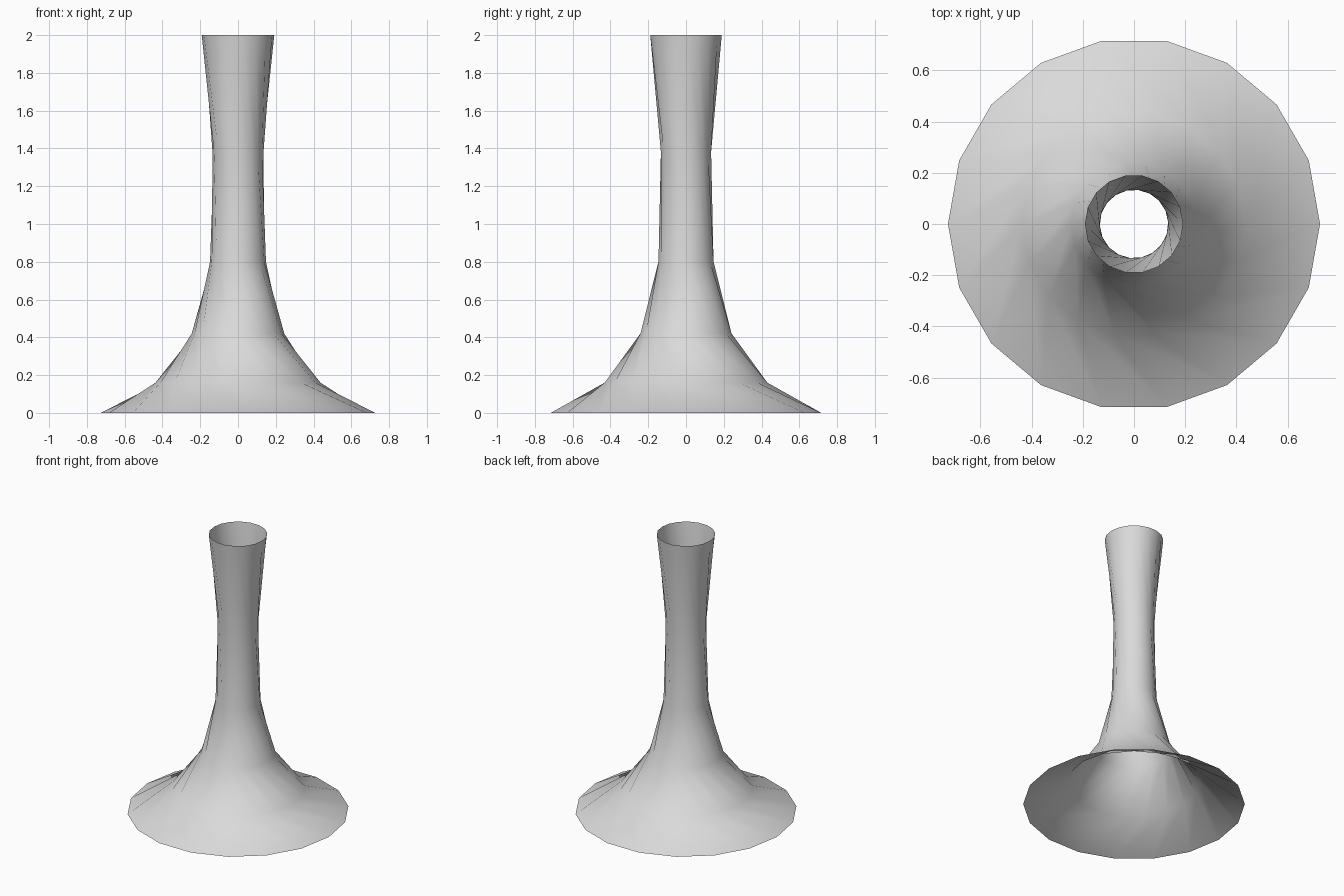
import bpy
import bmesh
from math import cos, sin, pi

# Remove the default cube
cube = bpy.data.objects.get("Cube")
if cube:
    bpy.data.objects.remove(cube, do_unlink=True)

SIDES = 18

# Radius and height of each ring, from the foot to the rim
PROFILE = [(0.727, 0.0), (0.437, 0.16), (0.245, 0.42),
           (0.148, 0.8), (0.135, 1.38), (0.192, 2.0)]


def make_material(name, color):
    mat = bpy.data.materials.new(name)
    mat.use_nodes = True
    mat.diffuse_color = color
    mat.node_tree.nodes["Principled BSDF"].inputs["Base Color"].default_value = color
    return mat


def twisted_tube(name, profile, mat):
    """Open tube of rings joined by pleats that wind around the axis."""
    bm = bmesh.new()
    rings = []
    for radius, height in profile:
        angles = [2 * pi * i / SIDES for i in range(SIDES)]
        rings.append([bm.verts.new((radius * cos(a), radius * sin(a), height))
                      for a in angles])
    for low, high in zip(rings, rings[1:]):
        for i in range(SIDES):
            bm.faces.new((low[i], low[(i + 1) % SIDES], high[i - 1]))
            bm.faces.new((low[i], high[i - 1], high[i - 2]))
    for face in bm.faces:
        face.smooth = True
    mesh = bpy.data.meshes.new(name)
    bm.to_mesh(mesh)
    bm.free()
    mesh.materials.append(mat)
    obj = bpy.data.objects.new(name, mesh)
    bpy.context.collection.objects.link(obj)
    return obj


# Flared pedestal, hollow and open at both ends
light_grey = make_material("light_grey", (0.7, 0.7, 0.7, 1.0))
twisted_tube("flared_pedestal", PROFILE, light_grey)
